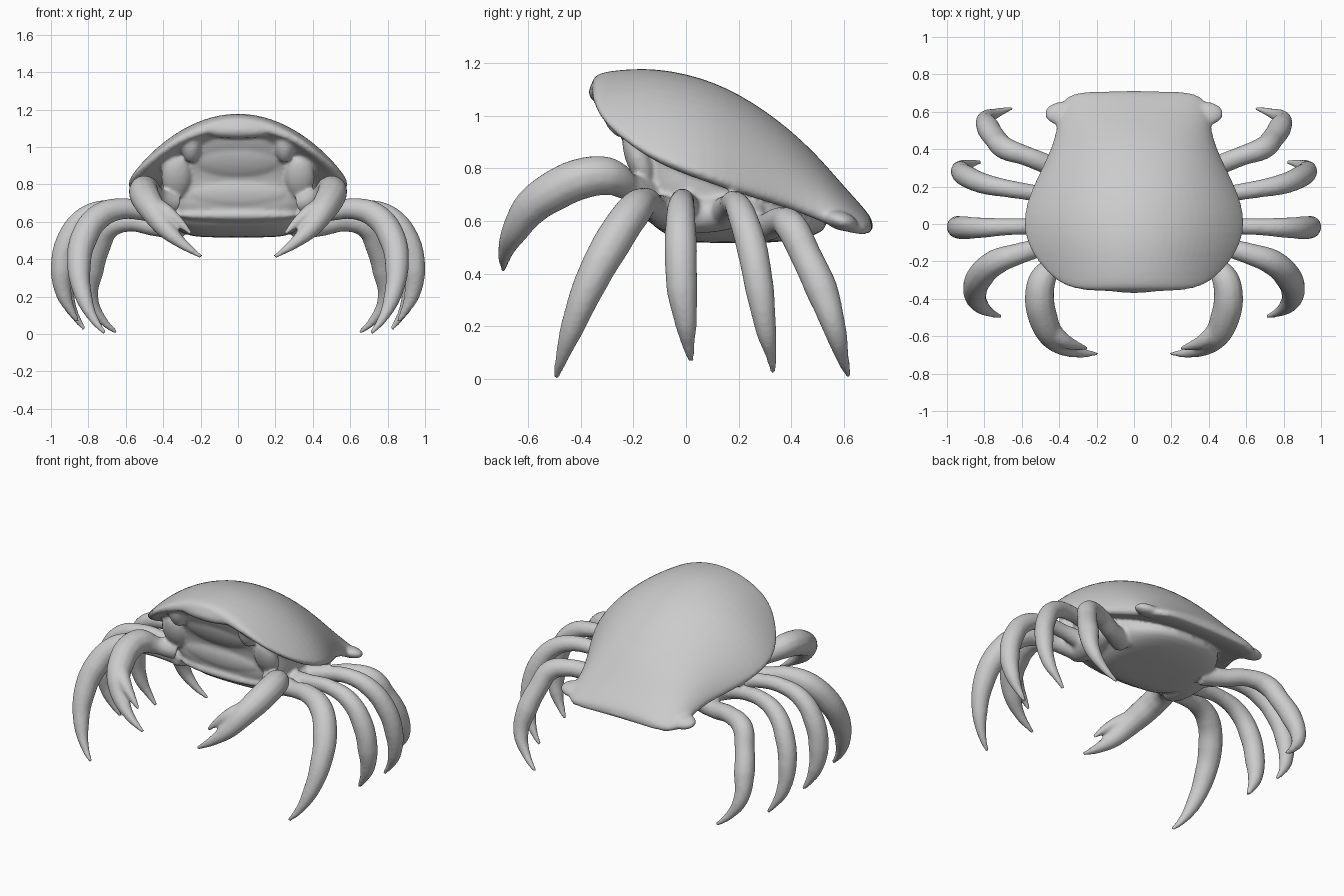
import bpy, bmesh, math

if "Cube" in bpy.data.objects:
    bpy.data.objects.remove(bpy.data.objects["Cube"])


def loft(name, rings):
    bm = bmesh.new()
    rows = [[bm.verts.new(p) for p in r] for r in rings]
    n = len(rows[0])
    for a, b in zip(rows, rows[1:]):
        for i in range(n):
            j = (i + 1) % n
            bm.faces.new((a[i], a[j], b[j], b[i]))
    bm.faces.new(rows[0])
    bm.faces.new(rows[-1])
    bmesh.ops.recalc_face_normals(bm, faces=bm.faces)
    me = bpy.data.meshes.new(name)
    bm.to_mesh(me)
    bm.free()
    obj = bpy.data.objects.new(name, me)
    bpy.context.collection.objects.link(obj)
    obj.modifiers.new("Subdivision", 'SUBSURF').levels = 1
    return obj


def limb(name, points):
    """Tapered tube through (x, y, z, radius) points, mirrored to both sides."""
    cu = bpy.data.curves.new(name, 'CURVE')
    cu.dimensions = '3D'
    cu.bevel_depth = 1.0
    cu.bevel_resolution = 4
    cu.use_fill_caps = True
    cu.resolution_u = 8
    sp = cu.splines.new('BEZIER')
    sp.bezier_points.add(len(points) - 1)
    for bp, (x, y, z, r) in zip(sp.bezier_points, points):
        bp.co = (x, y, z)
        bp.radius = r
        bp.handle_left_type = bp.handle_right_type = 'AUTO'
    obj = bpy.data.objects.new(name, cu)
    bpy.context.collection.objects.link(obj)
    bpy.ops.object.select_all(action='DESELECT')
    obj.select_set(True)
    bpy.context.view_layer.objects.active = obj
    bpy.ops.object.convert(target='MESH')
    obj = bpy.context.view_layer.objects.active
    obj.modifiers.new("Mirror", 'MIRROR')
    return obj


def blob(name, loc, scale, tilt=0.0, mirror=False):
    """Ellipsoid tilted about x, kept in world coordinates for mirroring."""
    bpy.ops.mesh.primitive_uv_sphere_add(segments=24, ring_count=14, location=loc,
                                         rotation=(tilt, 0, 0))
    obj = bpy.context.object
    obj.name = name
    obj.scale = scale
    bpy.ops.object.transform_apply(location=True, rotation=True, scale=True)
    if mirror:
        obj.modifiers.new("Mirror", 'MIRROR')
    return obj


# Domed shell: y, half width, crown height, rim height
stations = [
    (-.362, .20, 1.125, 1.07), (-.345, .33, 1.155, 1.02), (-.31, .42, 1.17, .95),
    (-.20, .525, 1.182, .86), (-.10, .578, 1.18, .81), (0, .597, 1.162, .77),
    (.10, .583, 1.132, .735), (.20, .545, 1.085, .70), (.30, .495, 1.022, .67),
    (.40, .447, .945, .64), (.50, .415, .85, .60), (.58, .415, .757, .565),
    (.63, .405, .70, .55), (.685, .36, .64, .545), (.712, .28, .60, .555)]
shell_rings = []
for y, w, top, rim in stations:
    ring = []
    back = min(1, max(0, (y + .1) / .5))
    power = .9 - .3 * back  # fuller arch toward the back
    for i in range(19):
        t = math.sin(math.pi * (i / 18 - .5))
        ring.append((w * t, y, rim + .025 + (top - rim - .025) * (1 - t * t) ** power))
    hollow = .1 + .45 * min(1, max(0, (-.1 - y) / .15))  # open only over the face
    for i in range(13):
        t = .95 * math.sin(math.pi * (.5 - i / 12))
        ring.append((w * t, y, rim + hollow * (top - rim) * (1 - t * t)))
    shell_rings.append(ring)
shell = loft("shell", shell_rings)
blob("shell_corner", (.385, .59, .60), (.092, .065, .036), -.3, True)

# Underbody: z, half width, front y, back y
layers = [
    (.515, .20, .03, .32), (.53, .28, -.04, .44), (.56, .33, -.10, .54),
    (.61, .38, -.16, .54), (.70, .41, -.19, .42), (.78, .41, -.185, .35),
    (.86, .40, -.20, .28), (.94, .37, -.245, .20), (1.02, .30, -.285, .10),
    (1.08, .22, -.32, 0)]
body_rings = []
for z, w, y0, y1 in layers:
    ring = []
    for i in range(28):
        a = 2 * math.pi * i / 28
        c, s = math.cos(a), math.sin(a)
        e = .55 if s < 0 else .85
        ring.append((w * math.copysign(abs(c) ** e, c),
                     (y0 + y1) / 2 + (y1 - y0) / 2 * math.copysign(abs(s) ** e, s), z))
    body_rings.append(ring)
loft("underbody", body_rings)

# Face and leg-root relief
blob("brow", (0, -.32, 1.09), (.20, .05, .045))
blob("face_plate", (0, -.21, .93), (.24, .04, .11), .4)
blob("mouth_plate", (0, -.165, .75), (.26, .035, .08), .1)
blob("lower_lip", (0, -.13, .635), (.32, .06, .035))
blob("eye_socket", (.25, -.265, 1.0), (.05, .05, .09), .4, True)
blob("cheek", (.33, -.18, .84), (.08, .05, .12), .35, True)
blob("leg_base", (.36, .08, .625), (.09, .22, .07), .1, True)

# Walking legs, front to back
limb("front_leg", [
    (.34, -.07, .63, .065), (.50, -.125, .655, .05), (.62, -.16, .67, .058),
    (.74, -.205, .63, .07), (.825, -.285, .51, .073), (.85, -.365, .36, .064),
    (.825, -.43, .20, .047), (.765, -.475, .07, .024), (.71, -.495, .003, .011)])
limb("second_leg", [
    (.36, .01, .64, .06), (.53, -.01, .67, .044), (.68, -.015, .675, .046),
    (.82, -.02, .625, .056), (.91, -.02, .50, .063), (.943, -.015, .34, .06),
    (.93, 0, .21, .043), (.89, .01, .12, .023), (.855, .02, .065, .011)])
limb("third_leg", [
    (.36, .13, .62, .06), (.53, .165, .66, .044), (.68, .19, .665, .048),
    (.80, .215, .615, .056), (.885, .25, .50, .06), (.925, .28, .34, .056),
    (.91, .305, .18, .04), (.86, .325, .08, .021), (.82, .33, .025, .011)])
limb("rear_leg", [
    (.30, .25, .57, .065), (.43, .305, .575, .055), (.58, .365, .60, .053),
    (.69, .405, .57, .062), (.74, .455, .47, .06), (.78, .515, .34, .063),
    (.79, .565, .19, .045), (.72, .598, .07, .024), (.65, .62, .007, .011)])

# Pincers
limb("claw_arm", [
    (.34, -.15, .70, .06), (.43, -.22, .73, .052), (.49, -.30, .77, .075),
    (.505, -.40, .76, .08), (.487, -.50, .715, .079), (.45, -.585, .655, .071),
    (.392, -.645, .57, .054), (.30, -.685, .485, .031), (.195, -.695, .412, .011)])
limb("claw_finger", [
    (.45, -.56, .69, .05), (.38, -.62, .65, .042), (.31, -.65, .595, .026),
    (.25, -.665, .535, .011)])

# Fuse everything into one smooth skin
bpy.ops.object.select_all(action='SELECT')
bpy.context.view_layer.objects.active = shell
bpy.ops.object.convert(target='MESH')
bpy.ops.object.join()
crab = bpy.context.view_layer.objects.active
crab.name = "crab_body"
remesh = crab.modifiers.new("Remesh", 'REMESH')
remesh.mode = 'VOXEL'
remesh.voxel_size = .010
remesh.use_smooth_shade = True
smooth = crab.modifiers.new("Smooth", 'SMOOTH')
smooth.factor = .5
smooth.iterations = 8
